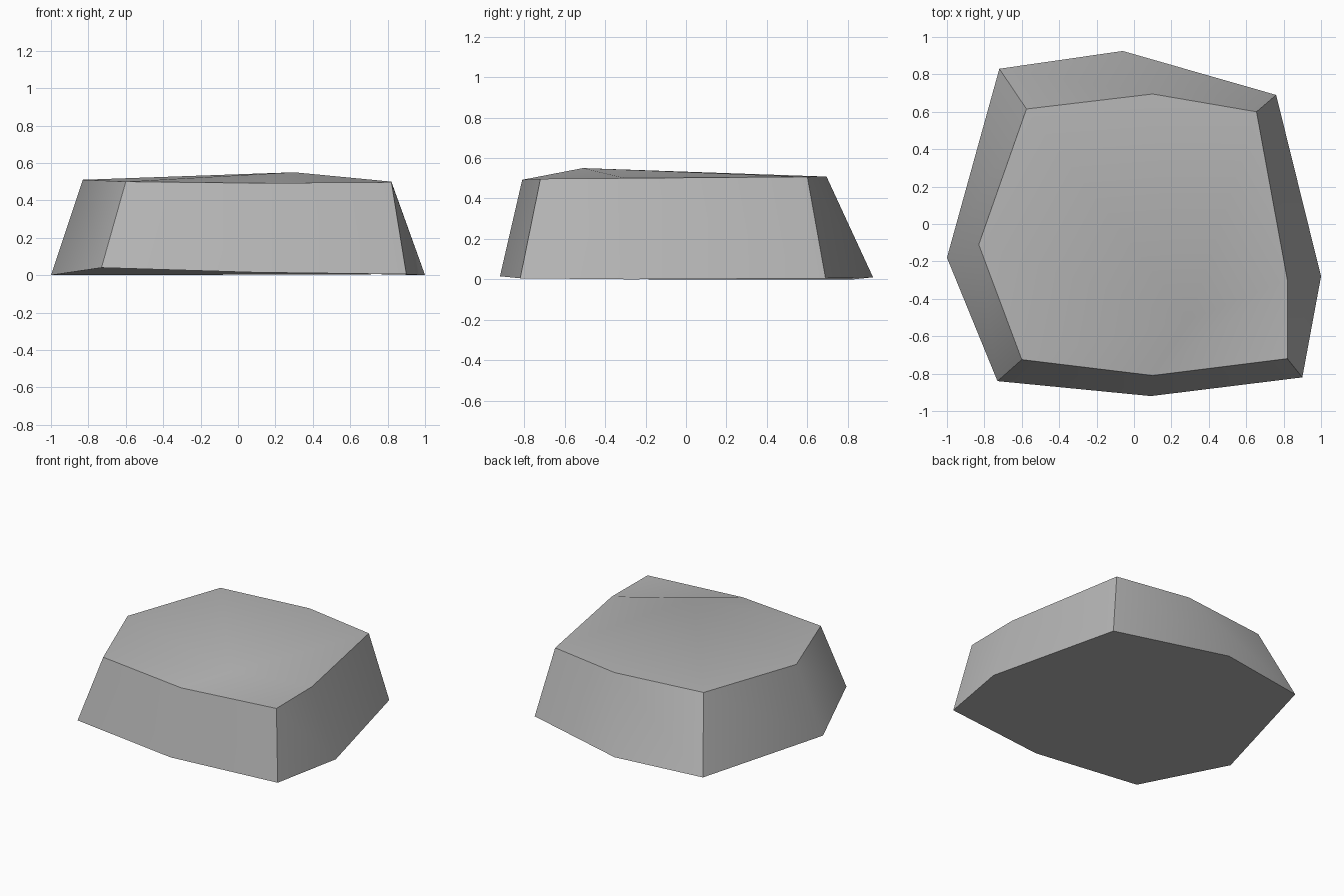
import bpy
import bmesh
import math

cube = bpy.data.objects.get("Cube")
if cube:
    bpy.data.objects.remove(cube, do_unlink=True)

# Stone colour
stone = bpy.data.materials.new("stone_grey")
stone.use_nodes = True
grey = (0.47, 0.47, 0.47, 1)
stone.diffuse_color = grey
stone.node_tree.nodes["Principled BSDF"].inputs["Base Color"].default_value = grey

# Base outline and top outline, anticlockwise from the front right-hand corner
base = [(-0.73, -0.84, 0.04), (0.09, -0.92, 0.015), (0.9, -0.82, 0.005), (1, -0.28, 0),
        (0.76, 0.69, 0.005), (-0.06, 0.925, 0.01), (-0.72, 0.83, 0), (-1, -0.18, 0)]
rim = [(-0.6, -0.725, 0.5), (0.1, -0.81, 0.492), (0.82, -0.72, 0.497), (0.82, -0.3, 0.5),
       (0.655, 0.6, 0.507), (0.1, 0.695, 0.508), (-0.575, 0.615, 0.51), (-0.83, -0.11, 0.51)]

bm = bmesh.new()
low = [bm.verts.new(p) for p in base]
high = [bm.verts.new(p) for p in rim]
peak = bm.verts.new((0.3, -0.51, 0.55))
count = len(low)

# Underside and sloping sides
bm.faces.new(low[::-1])
for i in range(count):
    j = (i + 1) % count
    bm.faces.new((low[j], high[j], high[i], low[i]))

# Low ridge on the top, with a flat chip at the front left corner
corner = 2
bm.faces.new((high[1], high[corner], high[3]))
top = [v for k, v in enumerate(high) if k != corner]
for i, v in enumerate(top):
    bm.faces.new((v, top[(i + 1) % len(top)], peak))

mesh = bpy.data.meshes.new("rock_slab")
bm.to_mesh(mesh)
bm.free()
mesh.materials.append(stone)
rock = bpy.data.objects.new("rock_slab", mesh)
bpy.context.collection.objects.link(rock)

# Smooth faces with sharp corners
bpy.ops.object.select_all(action="DESELECT")
rock.select_set(True)
bpy.context.view_layer.objects.active = rock
bpy.ops.object.shade_smooth_by_angle(angle=math.radians(45))
